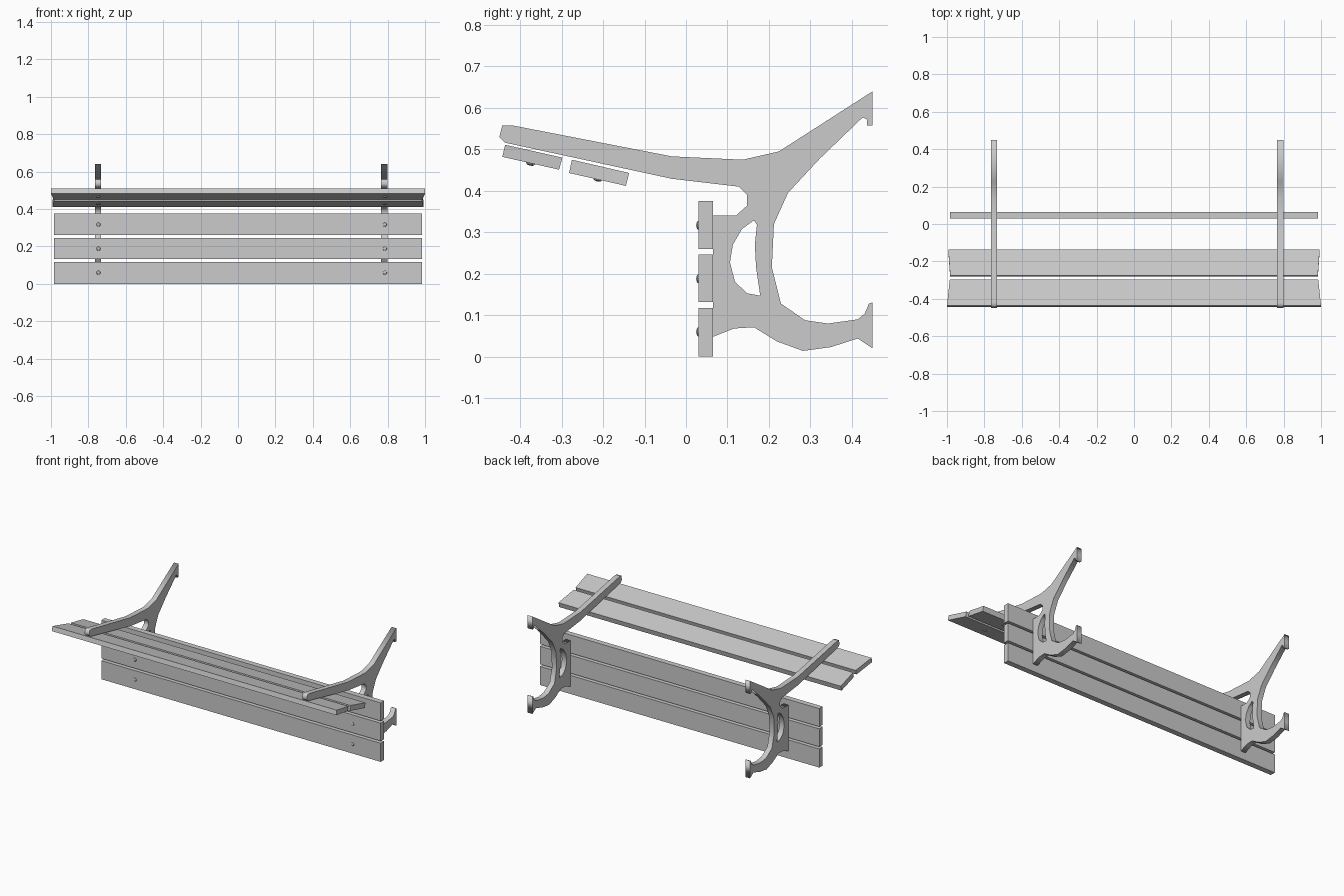
import bpy, bmesh, math
from mathutils import Vector, Matrix

if "Cube" in bpy.data.objects:
    bpy.data.objects.remove(bpy.data.objects["Cube"])

FRAME_X = (-0.749, 0.782)

# Side profile of the cast frame (y, z) and its oval opening
OUTLINE = [(-.45, .53), (-.443, .558), (-.42, .558), (-.034, .483), (.137, .475), (.224, .495),
           (.45, .64), (.45, .557), (.436, .557), (.436, .572), (.426, .577), (.323, .478),
           (.246, .395), (.212, .32), (.207, .215), (.229, .128), (.287, .088), (.342, .08),
           (.414, .09), (.431, .104), (.441, .128), (.45, .131), (.45, .02), (.414, .044),
           (.349, .023), (.282, .014), (.219, .037), (.164, .071), (.116, .068), (.065, .048),
           (.065, .34), (.12, .34), (.147, .364), (.147, .391), (.128, .41), (-.034, .429),
           (-.436, .516)]
HOLE = [(.164, .329), (.171, .318), (.166, .27), (.169, .215), (.179, .147), (.147, .153),
        (.118, .181), (.106, .227), (.113, .27), (.135, .308)]


def frame(name, x):
    cu = bpy.data.curves.new(name, 'CURVE')
    cu.dimensions = '2D'
    cu.fill_mode = 'BOTH'
    cu.extrude = 0.0165
    for pts in (OUTLINE, HOLE):
        sp = cu.splines.new('POLY')
        sp.points.add(len(pts) - 1)
        for p, (y, z) in zip(sp.points, pts):
            p.co = (y, z, 0, 1)
        sp.use_cyclic_u = True
    ob = bpy.data.objects.new(name, cu)
    bpy.context.collection.objects.link(ob)
    ob.rotation_euler = (math.pi / 2, 0, math.pi / 2)
    ob.location.x = x
    bpy.ops.object.select_all(action='DESELECT')
    ob.select_set(True)
    bpy.context.view_layer.objects.active = ob
    bpy.ops.object.convert(target='MESH')


def finish(name, bm):
    bmesh.ops.recalc_face_normals(bm, faces=bm.faces)
    me = bpy.data.meshes.new(name)
    bm.to_mesh(me)
    bm.free()
    ob = bpy.data.objects.new(name, me)
    bpy.context.collection.objects.link(ob)
    return ob


def plank(name, section, half_lengths):
    """Four (y, z) corners, each with its own half length along x."""
    bm = bmesh.new()
    ends = [[bm.verts.new((s * h, y, z)) for (y, z), h in zip(section, half_lengths)]
            for s in (-1, 1)]
    for e in ends:
        bm.faces.new(e)
    for i in range(4):
        j = (i + 1) % 4
        bm.faces.new((ends[0][i], ends[0][j], ends[1][j], ends[1][i]))
    finish(name, bm)


def bolts(name, y, z, normal):
    bm = bmesh.new()
    rot = Vector(normal).to_track_quat('Z', 'Y').to_matrix().to_4x4()
    for x in FRAME_X:
        m = Matrix.Translation((x + 0.003, y, z)) @ rot @ Matrix.Diagonal((1, 1, 0.5, 1))
        bmesh.ops.create_uvsphere(bm, u_segments=10, v_segments=6, radius=0.011, matrix=m)
    finish(name, bm)


for side, x in zip(("left", "right"), FRAME_X):
    frame(side + "_frame", x)

# Upright planks
for i, (z0, z1) in enumerate(((0, .118), (.132, .246), (.26, .375))):
    plank(f"upright_plank_{i + 1}", [(.03, z0), (.065, z0), (.065, z1), (.03, z1)], [.983] * 4)
    bolts(f"upright_bolts_{i + 1}", .03, (.06, .188, .317)[i], (0, -1, 0))

# Tilted planks with mitred ends
plank("outer_tilted_plank", [(-.436, .511), (-.298, .48), (-.306, .451), (-.443, .482)],
      [1, .985, .985, 1])
plank("inner_tilted_plank", [(-.275, .475), (-.137, .443), (-.145, .412), (-.282, .443)],
      [.983, .993, .993, .983])
for name, y, z in (("outer", -.375, .466), ("inner", -.213, .428)):
    bolts(name + "_tilted_bolts", y, z, (0, -.222, -.974))
